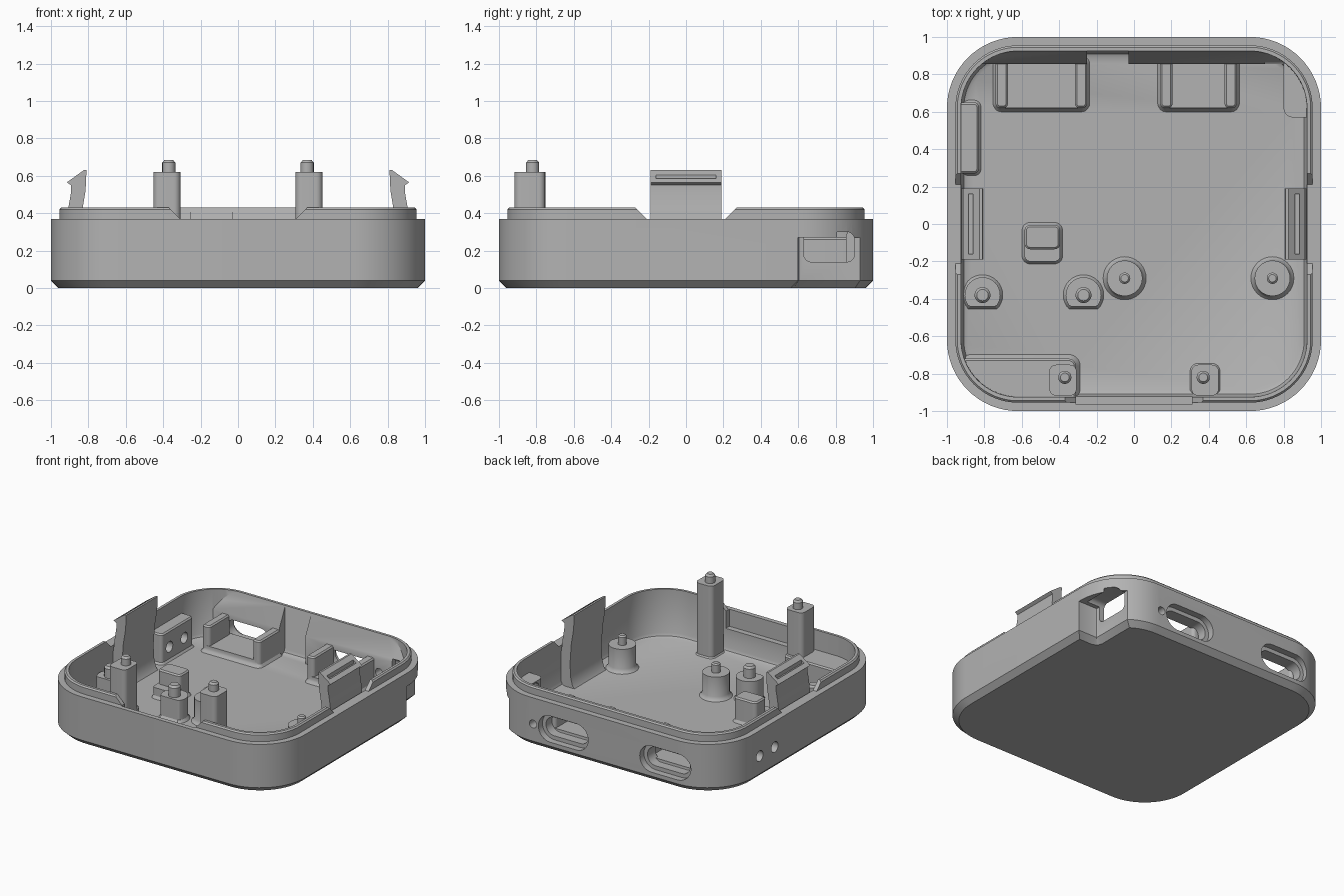
import bpy, bmesh, math
from mathutils import Matrix

cube = bpy.data.objects.get("Cube")
if cube:
    bpy.data.objects.remove(cube, do_unlink=True)

grey = bpy.data.materials.new("matte_grey")
grey.use_nodes = True
grey.diffuse_color = (0.45, 0.45, 0.45, 1)
grey.node_tree.nodes["Principled BSDF"].inputs["Base Color"].default_value = (0.45, 0.45, 0.45, 1)

FLOOR = 0.07
ALONG_Y = Matrix.Rotation(math.radians(90), 4, "X")      # local (x, y, z) -> (x, -z, y)
ALONG_X = Matrix(((0, 0, 1, 0), (1, 0, 0, 0), (0, 1, 0, 0), (0, 0, 0, 1)))  # -> (z, x, y)


def stack(name, layers, turn=None):
    """Closed solid from matching outlines; each layer is (height, points)."""
    bm = bmesh.new()
    rings = [[bm.verts.new((x, y, z)) for x, y in pts] for z, pts in layers]
    for low, high in zip(rings, rings[1:]):
        for i in range(len(low)):
            j = (i + 1) % len(low)
            bm.faces.new((low[i], low[j], high[j], high[i]))
    bm.faces.new(rings[0][::-1])
    bm.faces.new(rings[-1])
    if turn:
        bm.transform(turn)
    bmesh.ops.recalc_face_normals(bm, faces=bm.faces)
    mesh = bpy.data.meshes.new(name)
    bm.to_mesh(mesh)
    bm.free()
    mesh.materials.append(grey)
    obj = bpy.data.objects.new(name, mesh)
    bpy.context.collection.objects.link(obj)
    return obj


def rounded(cx, cy, w, h, r, n=8):
    """Outline of a rounded rectangle."""
    pts = []
    for k, (sx, sy) in enumerate(((1, 1), (-1, 1), (-1, -1), (1, -1))):
        for i in range(n + 1):
            a = math.pi / 2 * (k + i / n)
            pts.append((cx + sx * (w / 2 - r) + r * math.cos(a),
                        cy + sy * (h / 2 - r) + r * math.sin(a)))
    return pts


def pad(name, cx, cy, w, h, r, rings, turn=None, n=8):
    """Rounded block; rings are (height, outward growth)."""
    return stack(name, [(z, rounded(cx, cy, w + 2 * g, h + 2 * g, r + g, n)) for z, g in rings], turn)


def profile(name, pts, a, b, turn=None):
    return stack(name, [(a, pts), (b, pts)], turn)


def box(name, x0, x1, y0, y1, z0, z1):
    return profile(name, [(x0, y0), (x1, y0), (x1, y1), (x0, y1)], z0, z1)


def combine(target, tool, op, keep_tool=False):
    mod = target.modifiers.new(op, "BOOLEAN")
    mod.operation, mod.solver, mod.object = op, "EXACT", tool
    bpy.context.view_layer.objects.active = target
    bpy.ops.object.modifier_apply(modifier=mod.name)
    if not keep_tool:
        bpy.data.objects.remove(tool, do_unlink=True)


# Tray shell with chamfered base, lip and filleted floor, as one continuous skin
def square(half, r):
    return rounded(0, 0, 2 * half, 2 * half, r, 16)


shell = stack("tray_shell", [
    (0, square(0.96, 0.35)), (0.04, square(1, 0.38)), (0.37, square(1, 0.38)),
    (0.37, square(0.955, 0.335)), (0.42, square(0.955, 0.335)), (0.43, square(0.945, 0.325)),
    (0.43, square(0.925, 0.305)), (0.10, square(0.92, 0.30)), (0.08, square(0.91, 0.29)),
    (FLOOR, square(0.89, 0.27))])

# Gaps in the lip at the front and both sides
combine(shell, profile("gap", [(-.31, .37), (.31, .37), (.38, .44), (-.38, .44)], .9, 1.1, ALONG_Y), "DIFFERENCE")
combine(shell, box("recess", -.31, .31, -.965, -.9, .24, .5), "DIFFERENCE")
for a, b in ((-1.1, -.9), (.9, 1.1)):
    combine(shell, profile("gap", [(-.21, .37), (.21, .37), (.28, .44), (-.28, .44)], a, b, ALONG_X), "DIFFERENCE")

# Thickened wall parts, trimmed to the rounded outline
trim = stack("trim", [(0.05, square(0.94, 0.32)), (0.425, square(0.94, 0.32))])
slab = [(.98, .06), (.855, .06), (.855, .28), (.925, .425), (.98, .425)]
additions = [
    profile("back_wall_slab", slab, -.82, -.25, ALONG_X @ Matrix.Identity(4)),
    profile("back_wall_slab", slab, -.03, .80, ALONG_X),
    pad("corner_block", 1.0, .82, .4, .5, .05, ((.06, 0), (.31, 0))),
    pad("front_platform", -.76, -.95, .9, .46, .04, ((.06, .03), (.10, 0), (.27, 0), (.28, -.01))),
    pad("side_socket_block", -.905, .46, .15, .38, .025, ((.06, .02), (.085, 0), (.29, 0), (.30, -.01))),
]
for part in additions:
    combine(part, trim, "INTERSECT", True)
    combine(shell, part, "UNION")
bpy.data.objects.remove(trim, do_unlink=True)

# Corner notch with its opening into the tray
combine(shell, pad("notch", 1.34, 1.1, 1, 1, .01, ((-.01, .05), (.04, 0), (.27, 0)), n=2), "DIFFERENCE")
combine(shell, pad("notch_window", .765, .22, .27, .16, .04, ((.7, 0), (.95, 0)), ALONG_X), "DIFFERENCE")

# Rear slots with stepped rims, rear pinhole and two side holes
for x in (.335, -.52):
    combine(shell, pad("slot", x, .17, .36, .14, .069, ((-1.1, 0), (-.8, 0)), ALONG_Y), "DIFFERENCE")
    combine(shell, pad("rim", x, .17, .42, .20, .099, ((-1.1, 0), (-.95, 0)), ALONG_Y), "DIFFERENCE")
combine(shell, pad("pinhole", .59, .17, .06, .06, .029, ((-1.1, 0), (-.8, 0)), ALONG_Y), "DIFFERENCE")
for y in (.36, .54):
    combine(shell, pad("side_hole", y, .175, .08, .08, .039, ((-1.1, 0), (-.7, 0)), ALONG_X), "DIFFERENCE")

# Cradles behind the rear slots: a low bed between two ears
for side, x0, x1 in (("right", -.74, -.25), ("left", .14, .55)):
    mid, width = (x0 + x1) / 2, x1 - x0
    pad(f"{side}_cradle_bed", mid, .75, width - .02, .26, .02, ((.06, .03), (.085, .005), (.10, 0), (.12, 0)))
    for x in (x0 + .033, x1 - .033):
        pad(f"{side}_cradle_ear", x, .75, .066, .26, .025, ((.06, .02), (.09, 0), (.26, 0), (.27, -.01)))

# Tall front posts with pins
for side, s in (("right", -1), ("left", 1)):
    pad(f"{side}_tall_post", s * .38, -.835, .145, .165, .035, ((.06, .015), (.08, 0), (.62, 0)))
    pad(f"{side}_tall_pin", s * .37, -.82, .07, .07, .0349, ((.6, 0), (.67, 0), (.685, -.012)))

# Round standoffs and flat-sided standoffs
for n, (x, y) in enumerate(((-.05, -.29), (.74, -.29)), 1):
    pad(f"round_standoff_{n}", x, y, .19, .19, .0949, ((.06, .03), (.08, .01), (.10, 0), (.25, 0)))
    pad(f"round_standoff_pin_{n}", x, y, .06, .06, .0299, ((.24, 0), (.31, 0), (.32, -.01)))
for n, x in enumerate((-.81, -.27), 1):
    stack(f"flat_standoff_{n}", [
        (z, [(px, max(py, -.44 - g)) for px, py in rounded(x, -.38, .19 + 2 * g, .19 + 2 * g, .0949 + g)])
        for z, g in ((.06, .02), (.09, 0), (.24, 0))])
    pad(f"flat_standoff_pin_{n}", x, -.38, .085, .085, .0424, ((.23, 0), (.31, 0), (.325, -.012)))

# Stepped rest block on the floor
pad("rest_block", -.49, -.07, .19, .13, .03, ((.06, .02), (.09, 0), (.25, 0), (.26, -.01)))
pad("rest_block_step", -.49, -.105, .19, .19, .03, ((.06, .02), (.09, 0), (.15, 0)))

# Side clips: curved arms with hooked heads and a groove in the hook slope
arm = [(.81, .63), (.825, .63), (.915, .565), (.893, .55), (.893, .51), (.905, .44), (.915, .36),
       (.93, .25), (.93, .06), (.80, .06), (.825, .09), (.84, .15), (.845, .25), (.835, .40), (.815, .52)]
for side, s in (("right", -1), ("left", 1)):
    clip = profile(f"{side}_clip", [(s * x, z) for x, z in arm], -.19, .19, ALONG_Y)
    lo, hi = sorted((s * .86, s * .885))
    combine(clip, box("groove", lo, hi, -.16, .16, .575, .7), "DIFFERENCE")

# Smooth shading with crisp edges
bpy.ops.object.select_all(action="DESELECT")
for obj in bpy.context.scene.objects:
    if obj.type == "MESH":
        obj.select_set(True)
        bpy.context.view_layer.objects.active = obj
bpy.ops.object.shade_smooth_by_angle(angle=math.radians(30))
